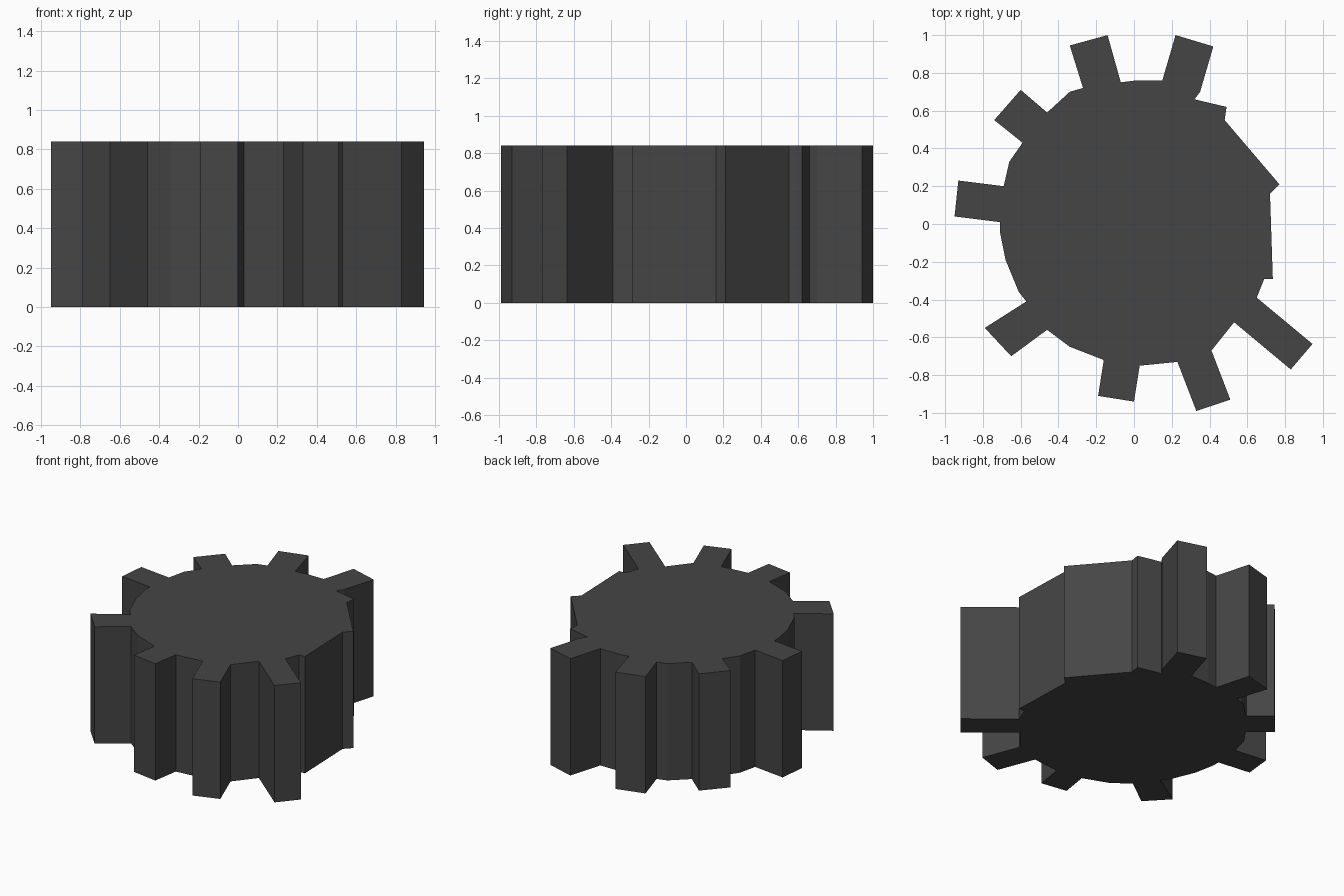
import bpy, bmesh

HEIGHT = 0.84

# Hub rim points, counter-clockwise; four-value entries are the two tip corners of a tooth
outline = [
    (0.53, -0.52), (0.83, -0.77, 0.945, -0.635), (0.65, -0.39), (0.69, -0.29),
    # worn side without teeth
    (0.735, -0.29), (0.72, 0.16), (0.77, 0.21), (0.48, 0.55), (0.49, 0.62), (0.32, 0.66),
    (0.35, 0.70), (0.42, 0.94, 0.22, 1.0), (0.15, 0.76),
    (0.01, 0.76), (-0.07, 0.75), (-0.14, 1.0, -0.34, 0.945), (-0.27, 0.72),
    (-0.34, 0.70), (-0.46, 0.59), (-0.60, 0.71, -0.74, 0.55), (-0.59, 0.43),
    (-0.66, 0.33), (-0.69, 0.20), (-0.93, 0.23, -0.95, 0.04), (-0.71, 0.01),
    (-0.71, -0.04), (-0.68, -0.19), (-0.61, -0.36),
    (-0.57, -0.41), (-0.79, -0.55, -0.65, -0.70), (-0.46, -0.56),
    (-0.34, -0.65), (-0.16, -0.72), (-0.19, -0.91, 0.0, -0.94), (0.03, -0.75),
    (0.23, -0.73), (0.33, -0.99, 0.51, -0.93), (0.41, -0.67),
]
points = []
for entry in outline:
    points += [entry[i:i + 2] for i in range(0, len(entry), 2)]

# Extrude the toothed outline into a solid gear
bm = bmesh.new()
base = bm.faces.new([bm.verts.new((x, y, 0)) for x, y in points])
top = bmesh.ops.extrude_face_region(bm, geom=[base], use_keep_orig=True)
verts = [v for v in top["geom"] if isinstance(v, bmesh.types.BMVert)]
bmesh.ops.translate(bm, verts=verts, vec=(0, 0, HEIGHT))
bmesh.ops.recalc_face_normals(bm, faces=bm.faces[:])
bmesh.ops.triangulate(bm, faces=[f for f in bm.faces if len(f.verts) > 4])
mesh = bpy.data.meshes.new("gear")
bm.to_mesh(mesh)
bm.free()

# Dark metal
dark = bpy.data.materials.new("dark_metal")
dark.diffuse_color = (0.06, 0.06, 0.06, 1)
mesh.materials.append(dark)
gear = bpy.data.objects.new("gear", mesh)
bpy.context.collection.objects.link(gear)
